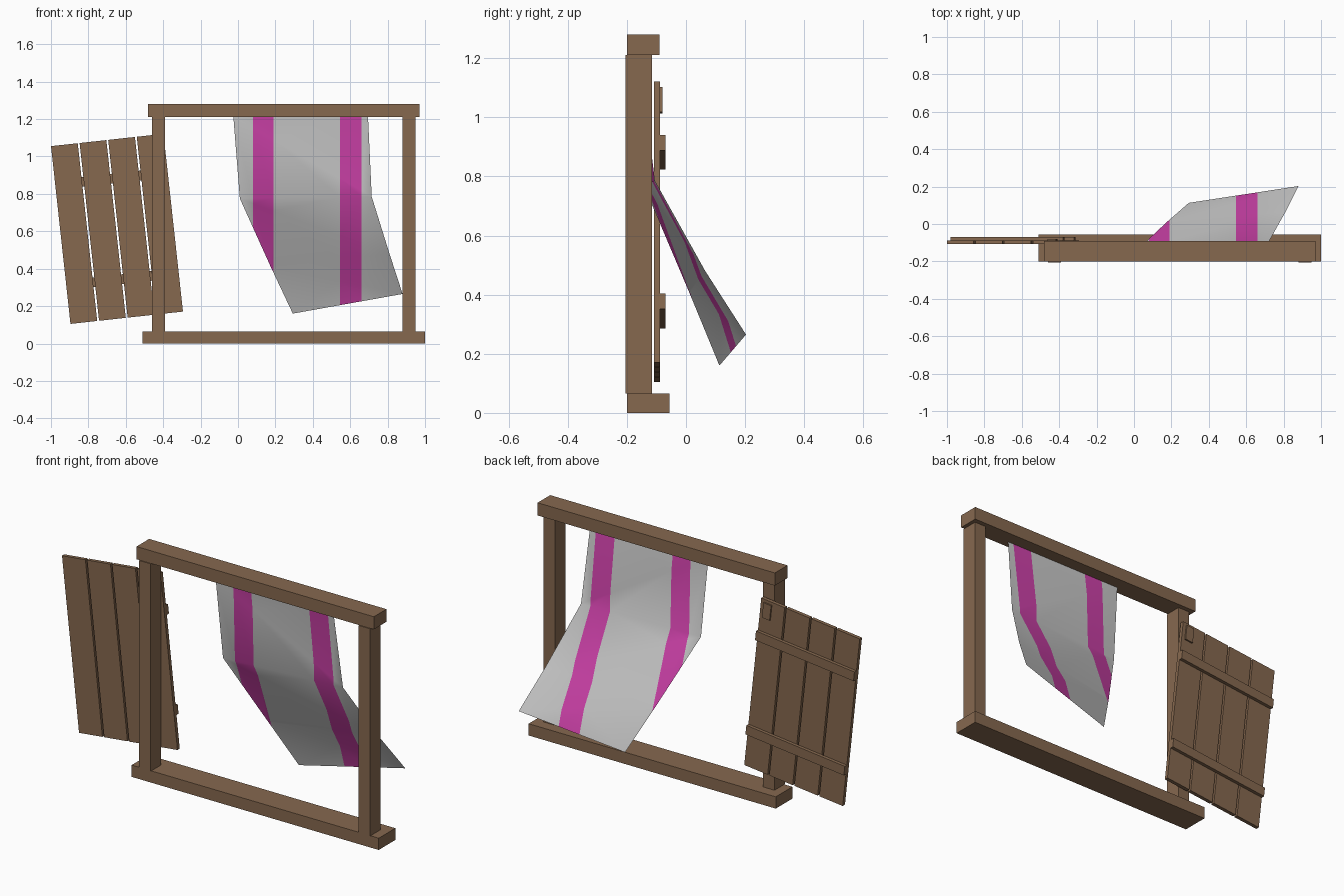
import bpy, bmesh, math
from mathutils import Matrix, Vector

if "Cube" in bpy.data.objects:
    bpy.data.objects.remove(bpy.data.objects["Cube"])


def material(name, rgb):
    m = bpy.data.materials.new(name)
    m.diffuse_color = (*rgb, 1)
    m.use_nodes = True
    m.node_tree.nodes["Principled BSDF"].inputs["Base Color"].default_value = m.diffuse_color
    return m


WOOD = material("brown wood", (0.24, 0.14, 0.078))
CLOTH = material("pale grey cloth", (0.60, 0.60, 0.60))
STRIPE = material("magenta stripe", (0.63, 0.055, 0.41))


def link(name, bm, mats):
    me = bpy.data.meshes.new(name)
    bm.to_mesh(me)
    bm.free()
    for m in mats:
        me.materials.append(m)
    ob = bpy.data.objects.new(name, me)
    bpy.context.collection.objects.link(ob)
    return ob


def box(name, x, y, z, matrix=Matrix()):
    """Wooden box from (min, max) ranges, optionally placed by a matrix."""
    bm = bmesh.new()
    bmesh.ops.create_cube(bm, size=1)
    for v in bm.verts:
        v.co = Vector([(a + b) / 2 + c * (b - a) for (a, b), c in zip((x, y, z), v.co)])
    ob = link(name, bm, [WOOD])
    ob.matrix_world = matrix
    return ob


# Window frame
box("lintel", (-0.48, 0.97), (-0.20, -0.09), (1.21, 1.28))
box("sill", (-0.51, 1.0), (-0.20, -0.055), (0, 0.065))
for side, x in (("left", -0.46), ("right", 0.88)):
    box(side + "_post", (x, x + 0.07), (-0.205, -0.115), (0.065, 1.21))

# Tilted shutter: planks, cross battens and a small latch plate
tilt = Matrix.Translation((-0.647, 0, 0.613)) @ Matrix.Rotation(math.radians(-6.25), 4, 'Y')
W, H, GAP = 0.605, 0.956, 0.01
pw = (W - 3 * GAP) / 4
for i in range(4):
    x = -W / 2 + i * (pw + GAP)
    box(f"shutter_plank_{i + 1}", (x, x + pw), (-0.108, -0.088), (-H / 2, H / 2), tilt)
for name, z in (("lower", -0.27), ("upper", 0.27)):
    box(name + "_batten", (-W / 2, W / 2), (-0.088, -0.070), (z - 0.026, z + 0.026), tilt)
box("latch_plate", (0.235, 0.282), (-0.088, -0.080), (0.377, 0.462), tilt)

# Blowing curtain: left and right edge points from top to bottom
left = [(-0.025, -0.16, 1.215), (0.01, -0.145, 0.775), (0.175, 0.01, 0.41), (0.293, 0.113, 0.16)]
right = [(0.695, -0.16, 1.215), (0.715, -0.105, 0.785), (0.81, 0.065, 0.48), (0.88, 0.203, 0.265)]
bm = bmesh.new()
L = [bm.verts.new(p) for p in left]
R = [bm.verts.new(p) for p in right]
for i in range(3):
    bm.faces.new((L[i], L[i + 1], R[i + 1]))
    bm.faces.new((L[i], R[i + 1], R[i]))

# Stripes: cut the cloth at fixed x and colour the bands
bands = ((0.08, 0.19), (0.545, 0.66))
for x in (e for band in bands for e in band):
    bmesh.ops.bisect_plane(bm, geom=bm.verts[:] + bm.edges[:] + bm.faces[:],
                           plane_co=(x, 0, 0), plane_no=(1, 0, 0))
for f in bm.faces:
    cx = f.calc_center_median().x
    f.material_index = int(any(a < cx < b for a, b in bands))
    f.smooth = True
link("curtain", bm, [CLOTH, STRIPE])
